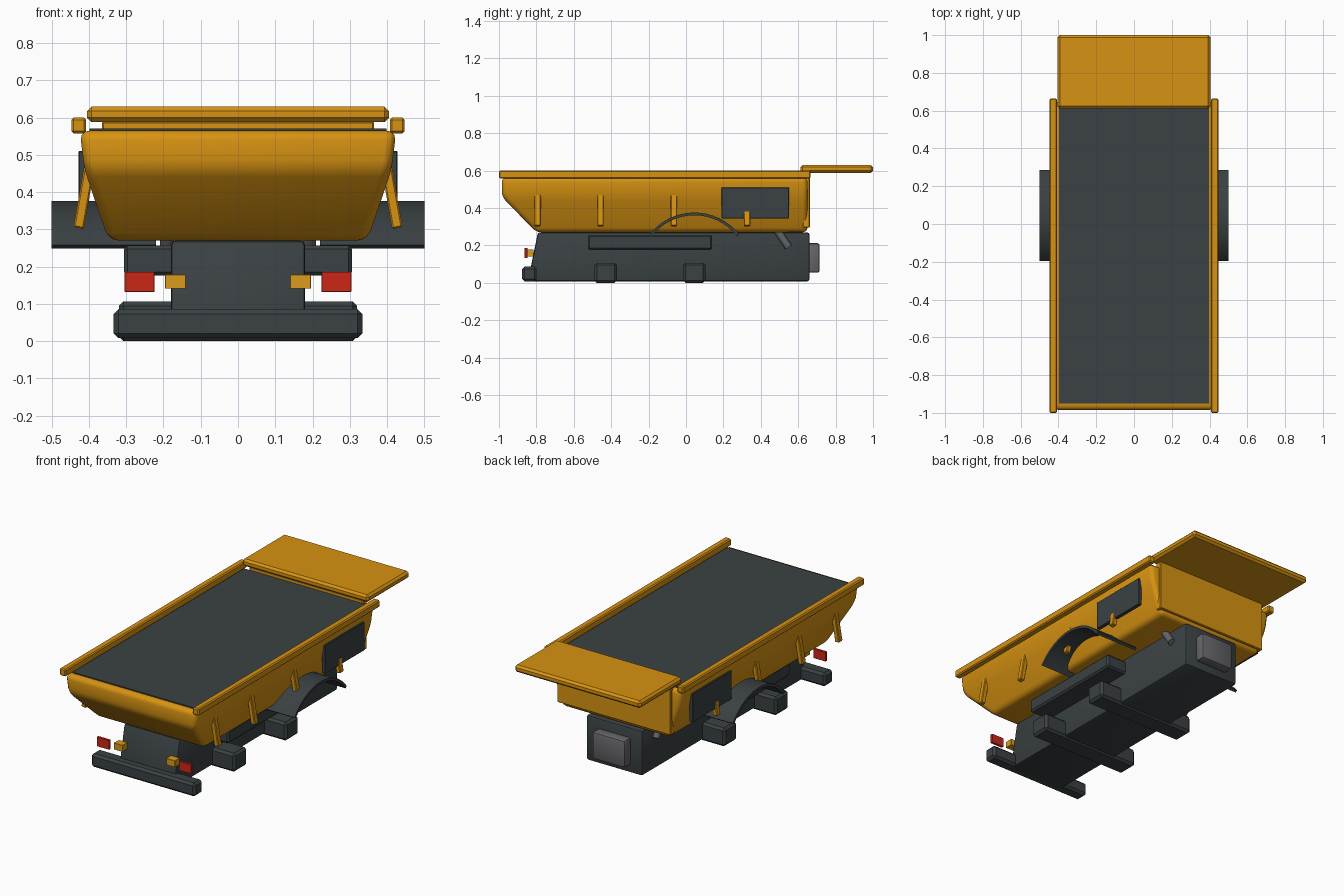
import bpy, bmesh, math
from mathutils import Vector, Matrix

if "Cube" in bpy.data.objects:
    bpy.data.objects.remove(bpy.data.objects["Cube"])


def material(name, rgb):
    m = bpy.data.materials.new(name)
    m.diffuse_color = (*rgb, 1)
    m.use_nodes = True
    m.node_tree.nodes["Principled BSDF"].inputs["Base Color"].default_value = m.diffuse_color
    return m


ORANGE = material("orange_paint", (0.68, 0.29, 0.006))
DARK = material("dark_steel", (0.043, 0.053, 0.056))
RED = material("red_lamp", (0.60, 0.02, 0.008))
AMBER = material("amber_lamp", (0.70, 0.33, 0.012))
GREY = material("grey_metal", (0.13, 0.13, 0.145))


def finish(name, bm, mat, bevel=0.0, segments=1, smooth=35):
    bmesh.ops.recalc_face_normals(bm, faces=bm.faces)
    if bevel:
        bmesh.ops.bevel(bm, geom=bm.edges[:], offset=bevel, segments=segments,
                        profile=0.5, affect='EDGES', clamp_overlap=True)
    me = bpy.data.meshes.new(name)
    bm.to_mesh(me)
    bm.free()
    me.materials.append(mat)
    ob = bpy.data.objects.new(name, me)
    bpy.context.collection.objects.link(ob)
    bpy.ops.object.select_all(action='DESELECT')
    ob.select_set(True)
    bpy.context.view_layer.objects.active = ob
    bpy.ops.object.shade_smooth_by_angle(angle=math.radians(smooth))
    return ob


def box(name, x, y, z, mat, bevel=0.0, segments=1, tilt=0.0):
    """Box from (min, max) ranges, optionally tilted about the y axis."""
    size = Vector((x[1] - x[0], y[1] - y[0], z[1] - z[0]))
    mid = Vector((sum(x) / 2, sum(y) / 2, sum(z) / 2))
    bm = bmesh.new()
    bmesh.ops.create_cube(bm, size=1)
    mat4 = Matrix.Translation(mid) @ Matrix.Rotation(tilt, 4, 'Y') @ Matrix.Diagonal((*size, 1))
    bmesh.ops.transform(bm, matrix=mat4, verts=bm.verts)
    return finish(name, bm, mat, bevel, segments)


def pair(name, x, y, z, mat, bevel=0.0, tilt=0.0):
    """The same box on the left and the right."""
    box(name + "_right", x, y, z, mat, bevel, tilt=tilt)
    box(name + "_left", (-x[1], -x[0]), y, z, mat, bevel, tilt=-tilt)


def loft(name, rings, mat, bevel, segments, smooth):
    """Stacked rectangles: (z, half width, front y, rear y)."""
    bm = bmesh.new()
    loops = [[bm.verts.new(p) for p in ((-w, f, z), (w, f, z), (w, r, z), (-w, r, z))]
             for z, w, f, r in rings]
    for a, b in zip(loops, loops[1:]):
        for i in range(4):
            j = (i + 1) % 4
            bm.faces.new((a[i], a[j], b[j], b[i]))
    bm.faces.new(loops[0][::-1])
    bm.faces.new(loops[-1])
    return finish(name, bm, mat, bevel, segments, smooth)


def side_extrude(name, outline, x0, x1, mat, smooth=35):
    """Extrude a strip of (outer, inner) y-z pairs along x."""
    bm = bmesh.new()
    rows = [[bm.verts.new((x, *p)) for x, p in ((x0, o), (x1, o), (x1, i), (x0, i))]
            for o, i in outline]
    for a, b in zip(rows, rows[1:]):
        for k in range(4):
            m = (k + 1) % 4
            bm.faces.new((a[k], a[m], b[m], b[k]))
    bm.faces.new(rows[0])
    bm.faces.new(rows[-1][::-1])
    return finish(name, bm, mat, smooth=smooth)


# Tipper tub with sloping nose, load surface, headboard and canopy
loft("tub", [(0.27, 0.347, -0.80, 0.65), (0.46, 0.412, -0.985, 0.65),
             (0.565, 0.425, -0.985, 0.65)], ORANGE, 0.026, 3, 60)
box("load_surface", (-0.398, 0.398), (-0.95, 0.625), (0.555, 0.571), DARK)
box("headboard", (-0.365, 0.365), (0.625, 0.662), (0.295, 0.59), ORANGE, 0.004)
box("canopy", (-0.405, 0.405), (0.612, 1.0), (0.588, 0.63), ORANGE, 0.012)

# Top rails, side panels and leaning ribs
pair("top_rail", (0.408, 0.447), (-1.0, 0.665), (0.558, 0.6), ORANGE, 0.006)
pair("side_panel", (0.405, 0.428), (0.19, 0.55), (0.345, 0.51), DARK, 0.002)
for n, y in enumerate((-0.793, -0.457, -0.065, 0.327)):
    pair(f"side_rib_{n + 1}", (0.393, 0.421), (y - 0.017, y + 0.017), (0.302, 0.54),
         ORANGE, 0.004, tilt=math.radians(-10))

# Chassis, side tanks, axle bars and bumper
loft("chassis", [(0.008, 0.18, -0.845, 0.66), (0.27, 0.18, -0.792, 0.66)], DARK, 0.012, 2, 35)
pair("side_tank", (0.16, 0.306), (-0.525, 0.14), (0.176, 0.257), DARK, 0.01)
for n, y in enumerate((-0.43, 0.044)):
    box(f"axle_bar_{n + 1}", (-0.32, 0.32), (y - 0.06, y + 0.06), (0.0, 0.107), DARK, 0.013)
box("bumper", (-0.334, 0.334), (-0.876, -0.798), (0.008, 0.086), DARK, 0.013)

# Curved mudguards: circular arc through the ends and the crown
half, rise, thick = 0.24, 0.118, 0.015
radius = (half * half + rise * rise) / (2 * rise)
limit = math.asin(half / radius)
arc = []
for k in range(17):
    a = -limit + 2 * limit * k / 16
    arc.append(tuple((0.045 + r * math.sin(a), 0.376 - radius + r * math.cos(a))
                     for r in (radius, radius - thick)))
for side, s in (("right", 1), ("left", -1)):
    side_extrude("mudguard_" + side, arc, s * 0.22, s * 0.5, DARK)

# Lamps
pair("red_lamp", (0.224, 0.304), (-0.863, -0.848), (0.132, 0.186), RED, 0.001)
pair("amber_lamp", (0.14, 0.196), (-0.86, -0.815), (0.141, 0.179), AMBER, 0.001)

# Rear gearbox and lifting rams
box("rear_box", (-0.105, 0.105), (0.645, 0.715), (0.054, 0.212), GREY, 0.014, 2)
lo, hi = Vector((0, 0.548, 0.19)), Vector((0, 0.475, 0.30))
for side, s in (("right", 1), ("left", -1)):
    bm = bmesh.new()
    bmesh.ops.create_cone(bm, cap_ends=True, segments=16, radius1=0.02, radius2=0.02,
                          depth=(hi - lo).length)
    rot = (hi - lo).to_track_quat('Z', 'Y').to_matrix().to_4x4()
    bmesh.ops.transform(bm, verts=bm.verts,
                        matrix=Matrix.Translation((lo + hi) / 2 + Vector((s * 0.19, 0, 0))) @ rot)
    finish("lifting_ram_" + side, bm, GREY)
